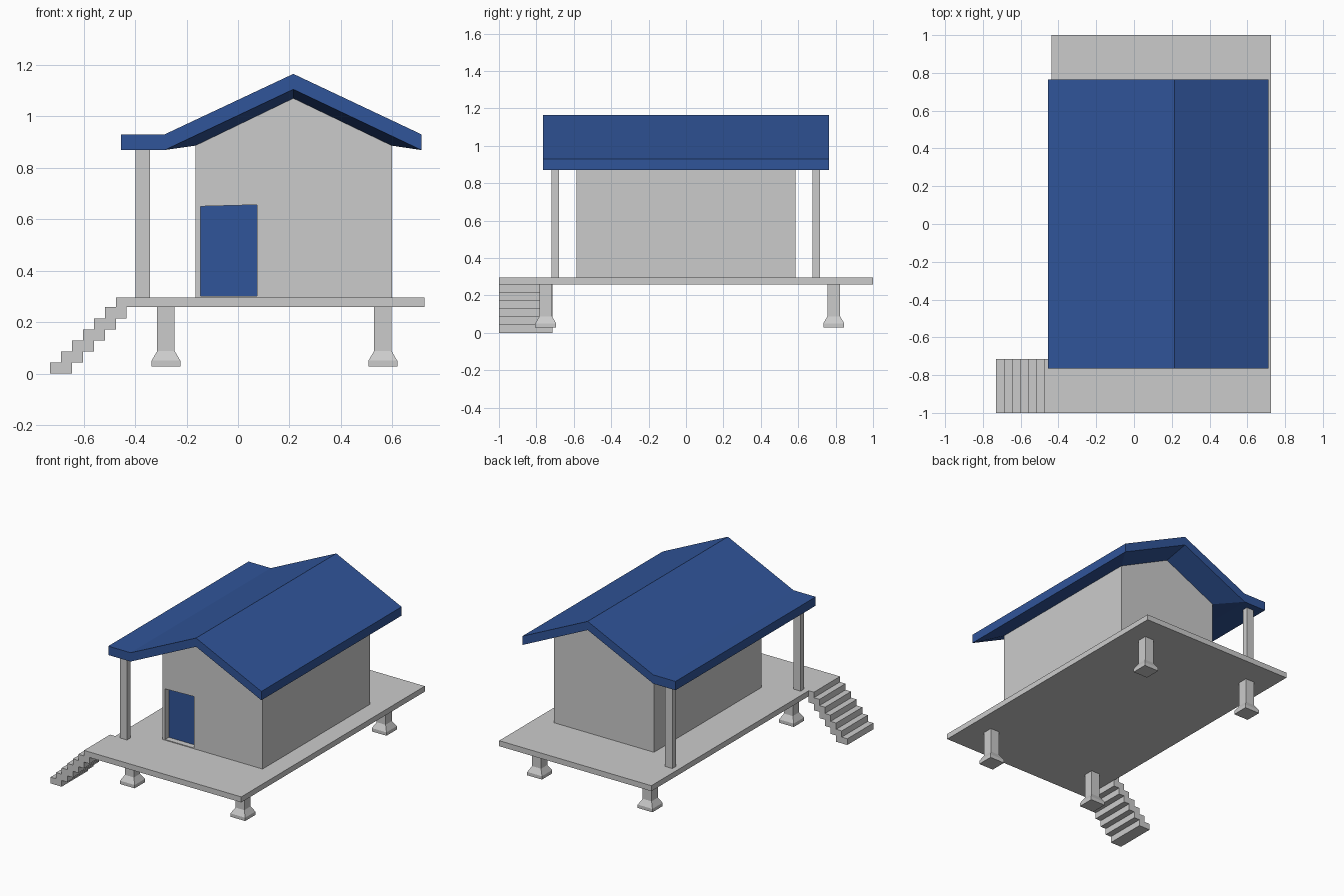
import bpy, bmesh

if "Cube" in bpy.data.objects:
    bpy.data.objects.remove(bpy.data.objects["Cube"])

blue = bpy.data.materials.new("blue_paint")
blue.diffuse_color = (0.03, 0.09, 0.32, 1)
blue.use_nodes = True
blue.node_tree.nodes["Principled BSDF"].inputs["Base Color"].default_value = blue.diffuse_color


def finish(name, bm, mat=None):
    bmesh.ops.recalc_face_normals(bm, faces=bm.faces)
    me = bpy.data.meshes.new(name)
    bm.to_mesh(me)
    bm.free()
    if mat:
        me.materials.append(mat)
    ob = bpy.data.objects.new(name, me)
    bpy.context.collection.objects.link(ob)
    return ob


def prism(name, profile, y0, y1, mat=None):
    """Extrude an (x, z) profile along y."""
    bm = bmesh.new()
    front = [bm.verts.new((x, y0, z)) for x, z in profile]
    back = [bm.verts.new((x, y1, z)) for x, z in profile]
    bm.faces.new(front)
    bm.faces.new(back[::-1])
    for i in range(len(profile)):
        j = (i + 1) % len(profile)
        bm.faces.new((front[i], back[i], back[j], front[j]))
    return finish(name, bm, mat)


def box(name, x0, x1, y0, y1, z0, z1, mat=None):
    return prism(name, [(x0, z0), (x1, z0), (x1, z1), (x0, z1)], y0, y1, mat)


def pier(name, cx, cy):
    """Square post on a flared footing, built from stacked rings."""
    bm = bmesh.new()
    rings = []
    for r, z in [(0.056, 0.027), (0.056, 0.05), (0.034, 0.088), (0.034, 0.26)]:
        rings.append([bm.verts.new((cx + sx * r, cy + sy * r, z))
                      for sx, sy in [(-1, -1), (1, -1), (1, 1), (-1, 1)]])
    for a, b in zip(rings, rings[1:]):
        for i in range(4):
            j = (i + 1) % 4
            bm.faces.new((a[i], a[j], b[j], b[i]))
    bm.faces.new(rings[0])
    bm.faces.new(rings[-1])
    return finish(name, bm)


# Deck with the landing tab at the stairs
DECK_Z0, DECK_Z1 = 0.258, 0.296
box("deck", -0.436, 0.725, -1, 1, DECK_Z0, DECK_Z1)
box("stair_landing", -0.475, -0.436, -1, -0.715, DECK_Z0, DECK_Z1)

# Stairs: zigzag profile above and below
steps, x0, dx, dz = 6, -0.73, 0.0425, DECK_Z0 / 6
stairs = []
for i in range(steps):
    stairs += [(x0 + i * dx, i * dz), (x0 + i * dx, (i + 1) * dz)]
for i in reversed(range(steps)):
    stairs += [(x0 + (i + 2) * dx, (i + 1) * dz), (x0 + (i + 2) * dx, i * dz)]
prism("stairs", stairs, -1, -0.715)

# Foundation piers
for side, cx in (("left", -0.28), ("right", 0.563)):
    for end, cy in (("front", -0.75), ("back", 0.79)):
        pier(f"{end}_{side}_pier", cx, cy)

# Porch posts
for end, cy in (("front", -0.70), ("back", 0.697)):
    box(f"{end}_porch_post", -0.398, -0.343, cy - 0.02, cy + 0.02, DECK_Z1, 0.869)

# House body
WALL_Y = 0.586
wall_top = [(-0.166, 0.886), (0.215, 1.07), (0.598, 0.886)]
walls = prism("house_walls", [(-0.166, DECK_Z1)] + wall_top + [(0.598, DECK_Z1)],
              -WALL_Y, WALL_Y)

# Door recess and door
opening = [(-0.146, 0.301), (0.074, 0.301), (0.074, 0.656), (-0.146, 0.65)]
cutter = prism("door_cutter", opening, -WALL_Y - 0.1, -WALL_Y + 0.045)
cutter.hide_render = True
cut = walls.modifiers.new("door_recess", 'BOOLEAN')
cut.operation = 'DIFFERENCE'
cut.object = cutter
bpy.context.view_layer.objects.active = walls
bpy.ops.object.modifier_apply(modifier=cut.name)
bpy.data.objects.remove(cutter)
prism("door", opening, -WALL_Y + 0.04, -WALL_Y + 0.055, blue)

# Roof: top skin, fascia, and soffits sloping in to the wall tops
bm = bmesh.new()
ROOF_Y = 0.764
top_line = [(-0.455, 0.93), (-0.285, 0.93), (0.215, 1.165), (0.713, 0.93)]
low_line = [(-0.455, 0.869), (-0.285, 0.869), (0.215, 1.105), (0.713, 0.869)]


def row(line, y):
    return [bm.verts.new((x, y, z)) for x, z in line]


def skin(a, b):
    for i in range(len(a) - 1):
        bm.faces.new((a[i], a[i + 1], b[i + 1], b[i]))


top_f, top_b = row(top_line, -ROOF_Y), row(top_line, ROOF_Y)
low_f, low_b = row(low_line, -ROOF_Y), row(low_line, ROOF_Y)
in_f, in_b = row(wall_top, -WALL_Y), row(wall_top, WALL_Y)
skin(top_f, top_b)
skin(top_f, low_f)
skin(top_b, low_b)
skin(low_f[1:], in_f)
skin(low_b[1:], in_b)
skin(in_f, in_b)
bm.faces.new((low_f[0], low_f[1], low_b[1], low_b[0]))
bm.faces.new((low_f[1], in_f[0], in_b[0], low_b[1]))
bm.faces.new((low_f[3], in_f[2], in_b[2], low_b[3]))
for k in (0, 3):
    bm.faces.new((top_f[k], low_f[k], low_b[k], top_b[k]))
finish("roof", bm, blue)
